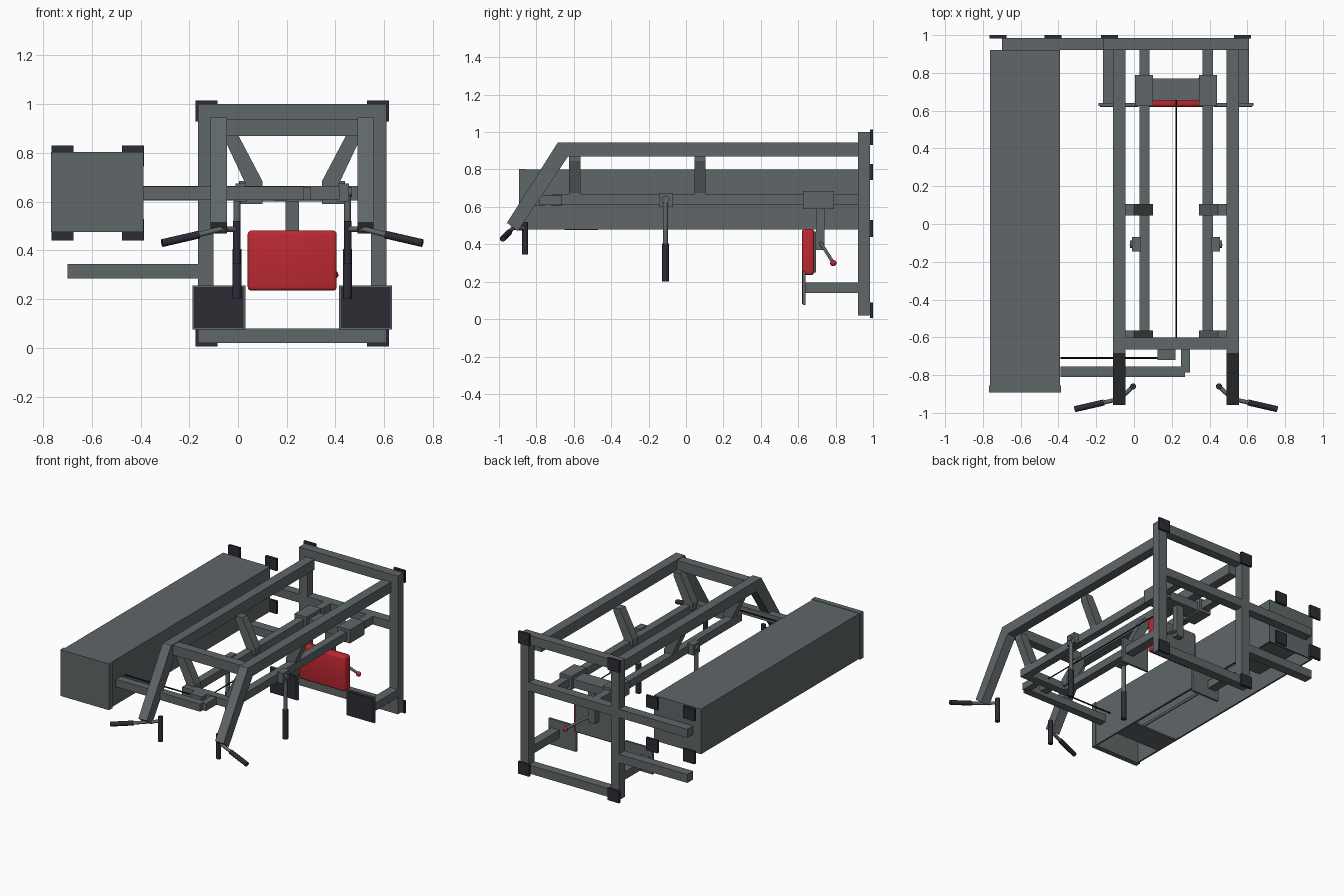
import bpy, bmesh, math
from mathutils import Vector

cube = bpy.data.objects.get("Cube")
if cube:
    bpy.data.objects.remove(cube, do_unlink=True)

CX = 0.2225  # symmetry plane of the frame


def material(name, rgb):
    m = bpy.data.materials.new(name)
    m.use_nodes = True
    col = (*rgb, 1.0)
    m.diffuse_color = col
    m.node_tree.nodes["Principled BSDF"].inputs["Base Color"].default_value = col
    return m


STEEL = material("steel grey", (0.115, 0.135, 0.14))
RUBBER = material("dark rubber", (0.026, 0.025, 0.036))
RED = material("red upholstery", (0.50, 0.022, 0.032))
CABLE = material("black cable", (0.008, 0.008, 0.01))


def finish(name, bm, mat, smooth=False):
    bmesh.ops.recalc_face_normals(bm, faces=bm.faces)
    me = bpy.data.meshes.new(name)
    bm.to_mesh(me)
    bm.free()
    me.materials.append(mat)
    ob = bpy.data.objects.new(name, me)
    bpy.context.collection.objects.link(ob)
    if smooth:
        bpy.ops.object.select_all(action='DESELECT')
        ob.select_set(True)
        bpy.context.view_layer.objects.active = ob
        bpy.ops.object.shade_smooth_by_angle()
    return ob


def box(name, x, y, z, mat=STEEL, bevel=0.0):
    """Box from three (min, max) ranges."""
    bm = bmesh.new()
    bmesh.ops.create_cube(bm, size=1)
    for v in bm.verts:
        v.co = [(a + b) / 2 + (b - a) * c for (a, b), c in zip((x, y, z), v.co)]
    if bevel:
        bmesh.ops.bevel(bm, geom=bm.edges[:], offset=bevel, segments=3,
                        profile=0.5, affect='EDGES')
    return finish(name, bm, mat, bool(bevel))


def flip(r):
    return (2 * CX - r[1], 2 * CX - r[0])


def box_pair(name, x, y, z, mat=STEEL):
    box("right_" + name, x, y, z, mat)
    box("left_" + name, flip(x), y, z, mat)


def prism(name, pts, axis, lo, hi, mat=STEEL):
    """Extrude a 2D outline along x (outline y,z) or y (outline x,z)."""
    bm = bmesh.new()
    rings = []
    for d in (lo, hi):
        rings.append([bm.verts.new((d, a, b) if axis == 'x' else (a, d, b))
                      for a, b in pts])
    bm.faces.new(rings[0])
    bm.faces.new(rings[1])
    n = len(pts)
    for i in range(n):
        j = (i + 1) % n
        bm.faces.new((rings[0][i], rings[0][j], rings[1][j], rings[1][i]))
    return finish(name, bm, mat)


def rod(name, p, q, r, mat=STEEL, sides=16):
    p, q = Vector(p), Vector(q)
    bm = bmesh.new()
    bmesh.ops.create_cone(bm, cap_ends=True, segments=sides, radius1=r, radius2=r,
                          depth=(q - p).length)
    bm.transform((q - p).to_track_quat('Z', 'Y').to_matrix().to_4x4())
    bmesh.ops.translate(bm, vec=(p + q) / 2, verts=bm.verts)
    return finish(name, bm, mat, True)


def rod_pair(name, p, q, r, mat=STEEL):
    m = lambda v: (2 * CX - v[0], v[1], v[2])
    rod("right_" + name, p, q, r, mat)
    rod("left_" + name, m(p), m(q), r, mat)


def ball(name, c, r, mat):
    bm = bmesh.new()
    bmesh.ops.create_uvsphere(bm, u_segments=16, v_segments=10, radius=r)
    bmesh.ops.translate(bm, vec=c, verts=bm.verts)
    return finish(name, bm, mat, True)


# Rear frame: uprights, cross bars and side outriggers
BACK = (0.92, 0.985)
box_pair("upright", (-0.165, -0.10), BACK, (0.02, 1.0))
box("rear_top_bar", (-0.10, 0.545), BACK, (0.935, 1.0))
box("rear_bottom_bar", (-0.10, 0.545), BACK, (0.02, 0.08))
box("rear_middle_bar", (-0.70, 0.545), BACK, (0.605, 0.665))
box("rear_lower_outrigger", (-0.70, -0.165), BACK, (0.285, 0.345))

# Rubber feet
for z in ((0.005, 0.09), (0.93, 1.015)):
    box_pair("frame_foot", (-0.175, -0.085), (0.983, 1.0), z, RUBBER)
for x in ((-0.765, -0.675), (-0.475, -0.385)):
    for z in ((0.44, 0.53), (0.745, 0.83)):
        box("housing_foot", x, (0.983, 1.0), z, RUBBER)

# Upper rails, sloping front legs and their cross bar
RAIL = (-0.112, -0.045)
box_pair("upper_rail", RAIL, (-0.645, 0.92), (0.87, 0.945))
leg = [(-0.685, 0.945), (-0.63, 0.945), (-0.63, 0.87), (-0.90, 0.47), (-0.957, 0.515)]
for side, r in (("right", RAIL), ("left", flip(RAIL))):
    prism(side + "_front_leg", leg, 'x', *r)
box("upper_cross_bar", (-0.045, 0.49), (-0.665, -0.60), (0.87, 0.94))

# Inner carriage rails with front cross bar
box_pair("carriage_rail", (0.028, 0.082), (-0.62, 0.92), (0.61, 0.665))
box("carriage_cross_bar", (0.028, 0.417), (-0.665, -0.61), (0.61, 0.665))

# Diagonal braces from upper rails to carriage rails
brace = [(-0.05, 0.875), (0.0, 0.875), (0.10, 0.685), (0.10, 0.635), (0.03, 0.635), (0.03, 0.675),
         (-0.05, 0.845)]
for y in (-0.625, 0.045):
    prism("right_brace", brace, 'y', y, y + 0.06)
    prism("left_brace", [(2 * CX - a, b) for a, b in brace], 'y', y, y + 0.06)

# Arm linking the frame to the weight housing
box("link_arm", (-0.39, 0.27), (-0.81, -0.755), (0.608, 0.662))
box("link_arm_bracket", (0.25, 0.297), (-0.785, -0.655), (0.61, 0.66))

# Pulley and cables
prism("pulley_block", [(0.125, 0.665), (0.22, 0.665), (0.20, 0.605), (0.145, 0.605)],
      'y', -0.72, -0.665)
rod("side_cable", (-0.39, -0.71, 0.655), (0.13, -0.71, 0.655), 0.005, CABLE, 8)
rod("long_cable", (0.2225, -0.61, 0.645), (0.2225, 0.67, 0.645), 0.004, CABLE, 8)

# Sliding carriage
box_pair("carriage_sleeve", (0.005, 0.10), (0.625, 0.79), (0.59, 0.685))
box("carriage_plate", (0.10, 0.345), (0.655, 0.77), (0.60, 0.66))

# Red pad with its post, backing plate and adjusting lever
box("pad", (0.04, 0.405), (0.62, 0.685), (0.235, 0.482), RED, 0.015)
box("pad_backing", (0.06, 0.385), (0.684, 0.696), (0.25, 0.468))
box("pad_post", (0.195, 0.25), (0.696, 0.74), (0.37, 0.60))
rod("lever", (0.24, 0.718, 0.41), (0.39, 0.785, 0.305), 0.009)
ball("lever_knob", (0.395, 0.787, 0.30), 0.017, RED)

# Foot plates on short arms
box_pair("foot_plate", (-0.187, 0.03), (0.625, 0.64), (0.075, 0.257))
box_pair("foot_grip", (-0.18, 0.023), (0.619, 0.626), (0.082, 0.25), RUBBER)
box_pair("foot_arm", (-0.165, -0.10), (0.64, 0.92), (0.14, 0.196))

# Hanging handles
box_pair("handle_bracket", (-0.01, 0.036), (-0.145, -0.07), (0.60, 0.675))
rod_pair("handle_pivot", (-0.022, -0.108, 0.64), (0.0, -0.108, 0.64), 0.02)
rod_pair("handle_stem", (-0.004, -0.11, 0.40), (-0.004, -0.11, 0.655), 0.014)
rod_pair("handle_grip", (-0.004, -0.11, 0.20), (-0.004, -0.11, 0.405), 0.019, RUBBER)

# Front handlebars on the sloping legs
rod_pair("outer_grip", (-0.312, -0.98, 0.43), (-0.16, -0.945, 0.465), 0.016, RUBBER)
rod_pair("handlebar", (-0.165, -0.946, 0.464), (-0.07, -0.925, 0.488), 0.011)
rod_pair("handlebar_bend", (-0.075, -0.926, 0.487), (-0.005, -0.86, 0.487), 0.011)
rod_pair("inner_grip", (-0.005, -0.86, 0.345), (-0.005, -0.86, 0.52), 0.016, RUBBER)

# Weight housing, open underneath, with a flanged front cover
HX, HY, HZ = (-0.762, -0.393), (-0.86, 0.92), (0.48, 0.80)
T = 0.012
box("housing_top", HX, HY, (HZ[1] - T, HZ[1]))
box("housing_outer_wall", (HX[0], HX[0] + T), HY, (HZ[0], HZ[1] - T))
box("housing_inner_wall", (HX[1] - T, HX[1]), HY, (HZ[0], HZ[1] - T))
box("housing_back_wall", (HX[0] + T, HX[1] - T), (HY[1] - T, HY[1]), (HZ[0], HZ[1] - T))
box("housing_front_cover", (-0.768, -0.387), (-0.893, -0.855), (0.475, 0.803))

# Weight stack, guide rods and base strip inside the housing
box("weight_stack", (-0.70, -0.455), (0.45, 0.86), (0.55, 0.75))
for x in (-0.65, -0.505):
    rod("guide_rod", (x, -0.855, 0.64), (x, 0.45, 0.64), 0.01)
box("housing_base_strip", (-0.75, -0.405), (-0.65, -0.47), (0.477, 0.487))
